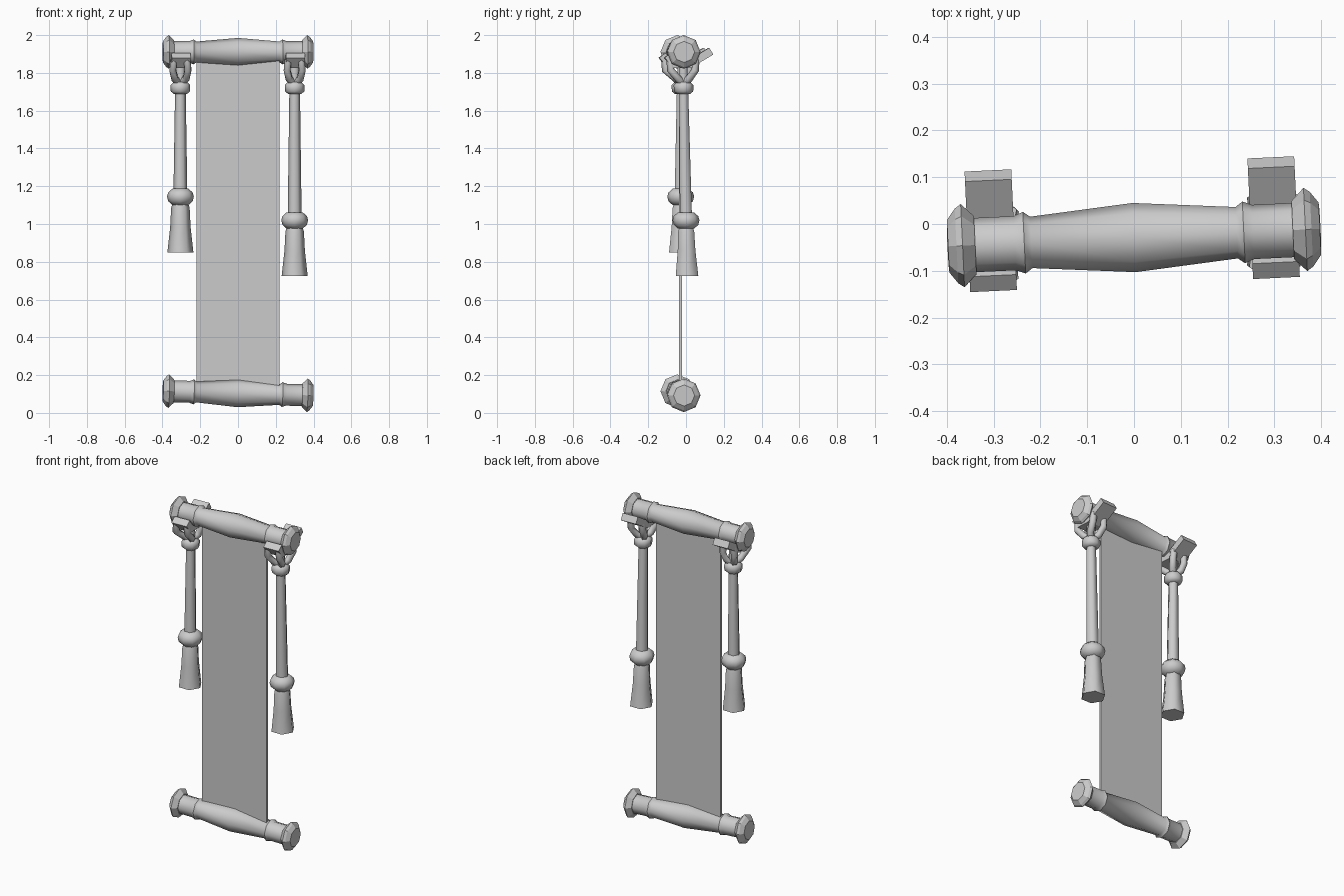
import bpy, bmesh, math
from mathutils import Matrix, Vector

if "Cube" in bpy.data.objects:
    bpy.data.objects.remove(bpy.data.objects["Cube"])

YAW = math.radians(2.7)


def make_object(name, bm, angle):
    bmesh.ops.recalc_face_normals(bm, faces=bm.faces)
    me = bpy.data.meshes.new(name)
    bm.to_mesh(me)
    bm.free()
    ob = bpy.data.objects.new(name, me)
    bpy.context.collection.objects.link(ob)
    bpy.ops.object.select_all(action='DESELECT')
    ob.select_set(True)
    bpy.context.view_layer.objects.active = ob
    if angle:
        bpy.ops.object.shade_smooth_by_angle(angle=math.radians(angle))
    return ob


def lathe(name, profile, sides, mat, angle=0, phase=0.0):
    """Closed solid of revolution about local z from (z, radius) pairs."""
    bm = bmesh.new()
    rings = []
    for z, r in profile:
        rings.append([bm.verts.new(mat @ Vector((
            r * math.cos(phase + math.tau * i / sides),
            r * math.sin(phase + math.tau * i / sides), z))) for i in range(sides)])
    for a, b in zip(rings, rings[1:]):
        for i in range(sides):
            j = (i + 1) % sides
            bm.faces.new((a[i], a[j], b[j], b[i]))
    bm.faces.new(rings[0])
    bm.faces.new(rings[-1])
    return make_object(name, bm, angle)


def strip(name, path, width, thick, mat):
    """Flat strap following a (y, z) path, extruded along x."""
    bm = bmesh.new()
    rows = []
    for i, (y, z) in enumerate(path):
        a, b = path[max(i - 1, 0)], path[min(i + 1, len(path) - 1)]
        t = Vector((b[0] - a[0], b[1] - a[1])).normalized()
        n = Vector((-t.y, t.x)) * thick / 2
        rows.append([bm.verts.new(mat @ Vector((sx * width / 2, y + s * n.x, z + s * n.y)))
                     for sx, s in ((-1, -1), (1, -1), (1, 1), (-1, 1))])
    for a, b in zip(rows, rows[1:]):
        for i in range(4):
            j = (i + 1) % 4
            bm.faces.new((a[i], a[j], b[j], b[i]))
    bm.faces.new(rows[0])
    bm.faces.new(rows[-1])
    return make_object(name, bm, 0)


def tube(name, points, radius, sides=6):
    """Rope strand through the given points."""
    cu = bpy.data.curves.new(name, 'CURVE')
    cu.dimensions = '3D'
    cu.bevel_depth = radius
    cu.bevel_resolution = 1
    cu.use_fill_caps = True
    sp = cu.splines.new('POLY')
    sp.points.add(len(points) - 1)
    for p, co in zip(sp.points, points):
        p.co = (*co, 1)
    ob = bpy.data.objects.new(name, cu)
    bpy.context.collection.objects.link(ob)


# rollers: swollen body with collars, faceted end knobs
half_body = [(0.22, 0.055), (0.235, 0.066), (0.255, 0.058), (0.35, 0.058)]
body = [(-x, r) for x, r in reversed(half_body)] + [(0, 0.074)] + half_body
knob = [(0.34, 0.062), (0.367, 0.089), (0.38, 0.08), (0.398, 0.056)]
for label, z, tilt in (("top", 1.911, 0.0), ("bottom", 0.104, 0.03)):
    m = (Matrix.Translation((0, -0.029, z)) @ Matrix.Rotation(YAW, 4, 'Z')
         @ Matrix.Rotation(math.pi / 2 + tilt, 4, 'Y'))
    lathe(label + "_roller", body, 8, m, 50)
    for side, s in (("left", -1), ("right", 1)):
        lathe(f"{label}_{side}_knob", [(s * x, r) for x, r in knob], 8, m)

# hanging sheet
bm = bmesh.new()
bmesh.ops.create_cube(bm, size=1, matrix=Matrix.Translation((0, -0.029, 1.005))
                      @ Matrix.Diagonal((0.44, 0.016, 1.77, 1)))
make_object("banner_sheet", bm, 0)

# tassels: side, x, roller y, top y, bottom y, knot z, skirt bottom z
for side, x, yr, yt, yb, zk, ze in (("left", -0.305, -0.044, -0.024, -0.028, 1.145, 0.85),
                                    ("right", 0.30, -0.016, -0.013, 0.0, 1.02, 0.725)):
    # strap under the roller
    strip(side + "_strap", [(-0.083, 1.893), (-0.045, 1.845), (0.03, 1.845), (0.148, 1.915)],
          0.1, 0.042, Matrix.Translation((x, yr, 0)) @ Matrix.Rotation(YAW, 4, 'Z'))
    # rope loops gathering into the collar
    for k in (-1, 1):
        for f in (-1, 1):
            tube(f"{side}_loop_strand", [
                (x, yt, 1.74), (x + k * 0.03, yt + f * 0.03, 1.77),
                (x + k * 0.04, yr + f * 0.065, 1.815),
                (x + k * 0.035, yr + f * 0.068, 1.87)], 0.02)
    # the hanging part, slightly off vertical
    shear = Matrix.Identity(4)
    shear[1][2] = (yt - yb) / (1.72 - zk)
    m = Matrix.Translation((x, yb, zk)) @ shear
    top = 1.72 - zk
    lathe(side + "_cord", [(0, 0.037), (top, 0.028), (top + 0.11, 0.026)], 6, m, 65)
    lathe(side + "_collar", [(top - 0.032, 0.034), (top - 0.018, 0.051), (top + 0.015, 0.052),
                             (top + 0.032, 0.036)], 8, m, 60)
    lathe(side + "_tassel_knot", [(-0.045, 0.042), (-0.024, 0.065), (0, 0.071),
                                  (0.022, 0.065), (0.042, 0.042)], 8, m, 60)
    lathe(side + "_tassel_skirt", [(ze - zk, 0.069), (-0.16, 0.054), (-0.06, 0.049),
                                   (-0.03, 0.04)], 6, m, 65)
